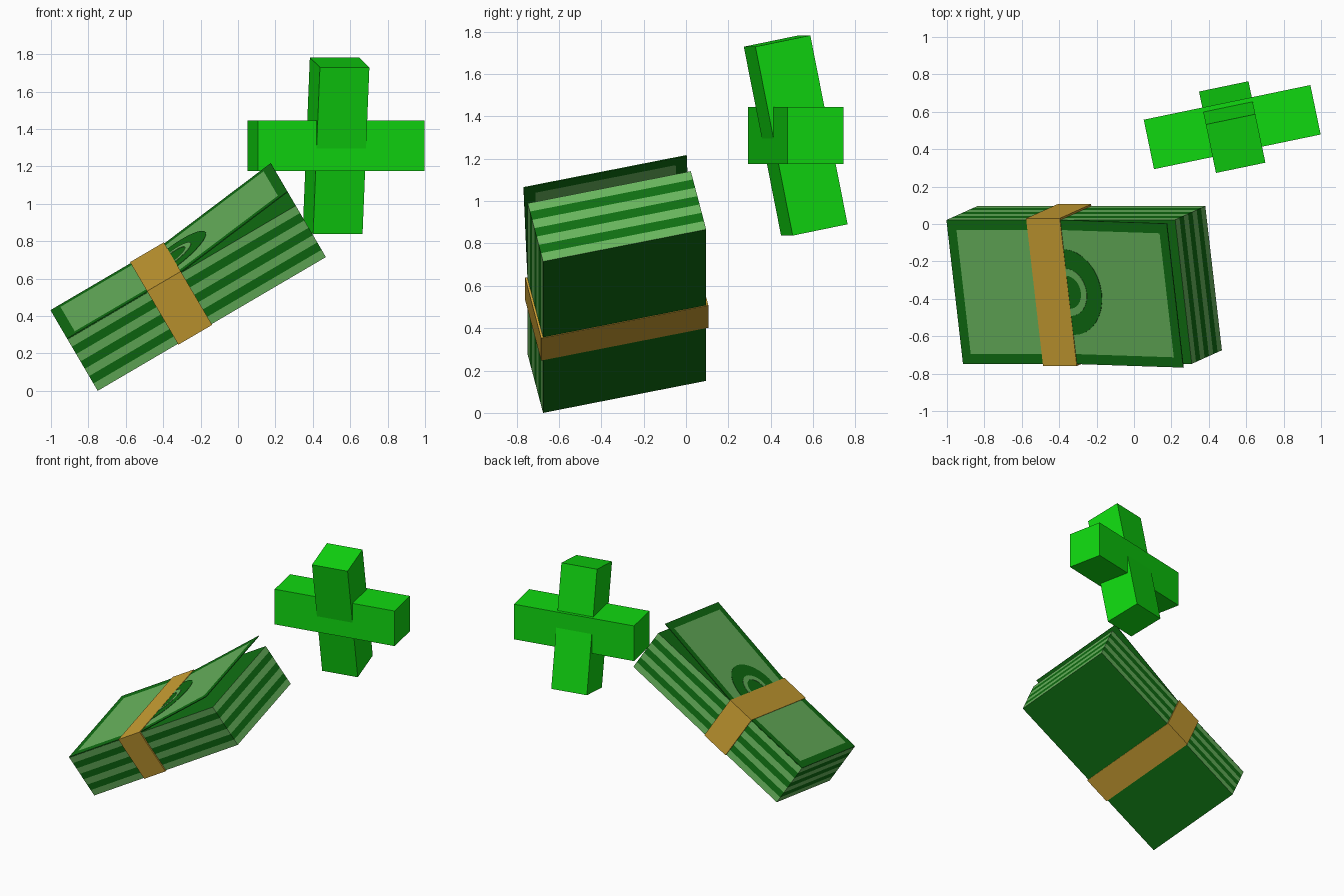
import bpy, bmesh
from math import sin, cos, pi, radians
from mathutils import Matrix, Vector

cube = bpy.data.objects.get("Cube")
if cube:
    bpy.data.objects.remove(cube, do_unlink=True)


def material(name, rgb):
    m = bpy.data.materials.new(name)
    m.use_nodes = True
    m.diffuse_color = (*rgb, 1)
    m.node_tree.nodes["Principled BSDF"].inputs["Base Color"].default_value = (*rgb, 1)
    return m


dark = material("dark green", (0.005, 0.16, 0.006))
light = material("pale green", (0.14, 0.46, 0.11))
bright = material("bright green", (0.005, 0.69, 0.005))
tan = material("tan paper", (0.60, 0.35, 0.033))


def finish(name, bm, mats, matrix, thickness=0):
    me = bpy.data.meshes.new(name)
    bm.to_mesh(me)
    bm.free()
    for m in mats:
        me.materials.append(m)
    ob = bpy.data.objects.new(name, me)
    bpy.context.collection.objects.link(ob)
    ob.matrix_world = matrix
    if thickness:
        mod = ob.modifiers.new("paper", 'SOLIDIFY')
        mod.thickness = thickness
        mod.offset = 1
    return ob


def box(lo, hi):
    lo, hi = Vector(lo), Vector(hi)
    bm = bmesh.new()
    place = Matrix.Translation((lo + hi) / 2) @ Matrix.Diagonal((*(hi - lo), 1))
    bmesh.ops.create_cube(bm, size=1, matrix=place)
    return bm


# Tilted frame of the stack: length, width and thickness axes
along = Vector((1.22, 0, 0.715)).normalized()
up = along.cross(Vector((-0.091, 0.77, 0.15))).normalized()
across = up.cross(along)
frame = Matrix((along, across, up)).transposed().to_4x4()
frame.translation = (-0.75, -0.675, 0)
L, W, H = 1.414, 0.79, 0.327

# Stack of notes with striped sides
LAYERS = 7
bm = box((0, 0, 0), (L, W, H))
for i in range(1, LAYERS):
    bmesh.ops.bisect_plane(bm, geom=bm.verts[:] + bm.edges[:] + bm.faces[:],
                           plane_co=(0, 0, H * i / LAYERS), plane_no=(0, 0, 1))
bm.normal_update()
for f in bm.faces:
    layer = int(f.calc_center_median().z / H * LAYERS)
    f.material_index = int(abs(f.normal.z) < 0.5 and layer % 2 == 0)
finish("note_stack", bm, [dark, light], frame)

# Top note, bent upward past the band
FOLD, BORDER = 0.706, 0.055


def lift(u):
    return H + max(0, u - FOLD) * 0.12


bm = bmesh.new()
us = [0, BORDER, FOLD, L - BORDER, L]
vs = [0, BORDER, W - BORDER, W]
grid = [[bm.verts.new((u, v, lift(u) + 0.001)) for v in vs] for u in us]
for i in range(len(us) - 1):
    for j in range(len(vs) - 1):
        f = bm.faces.new((grid[i][j], grid[i + 1][j], grid[i + 1][j + 1], grid[i][j + 1]))
        f.material_index = int(j == 1 and 0 < i < len(us) - 2)
finish("top_note", bm, [dark, light], frame, 0.005)


# Half-round medallion and its ring ornament on the bent part
def half_ring(name, inner, outer, height, mat):
    bm = bmesh.new()
    rows = []
    for i in range(17):
        a = -pi / 2 + pi * i / 16
        row = []
        for r in (inner, outer):
            u = FOLD + r * cos(a) * 0.94
            row.append(bm.verts.new((u, W / 2 + r * sin(a), lift(u) + height)))
        rows.append(row)
    for a, b in zip(rows, rows[1:]):
        bm.faces.new((a[0], a[1], b[1], b[0]))
    finish(name, bm, [mat], frame, 0.002)


half_ring("medallion", 0.001, 0.235, 0.0065, dark)
half_ring("medallion_ring", 0.09, 0.13, 0.009, light)

# Paper band around the stack
T = 0.01
finish("paper_band", box((0.497, -T, -T * 0.3), (FOLD, W + T, H + T)), [tan], frame)

# Plus sign: level bar and leaning upright bar
turn = Matrix.Translation((0.525, 0.518, 1.31)) @ Matrix.Rotation(radians(11.75), 4, 'Z')
half, side = 0.455, 0.135
finish("plus_level_bar", box((-half, -side, -side), (half, side, side)), [bright], turn)
finish("plus_upright_bar", box((-side, -side, -half), (side, side, half)), [bright],
       turn @ Matrix.Rotation(radians(11.4), 4, 'X'))
